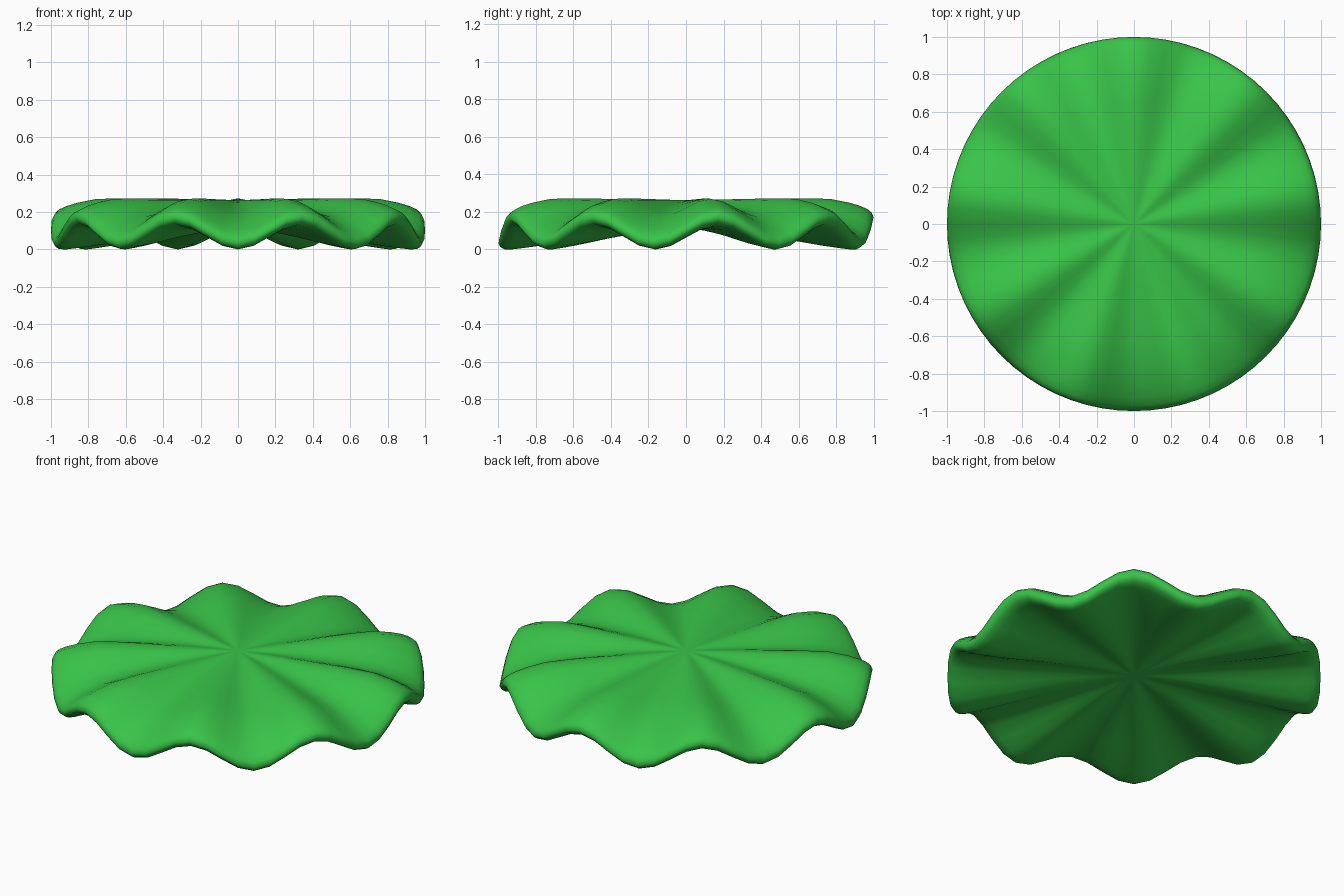
import bpy, bmesh, math

if "Cube" in bpy.data.objects:
    bpy.data.objects.remove(bpy.data.objects["Cube"])

SEG = 72      # points around the rim
WAVES = 9     # ruffles around the rim

# Half section of the leaf before ruffling: (radius, height), middle to rim
TOP = [(0.12, 0.263), (0.25, 0.26), (0.4, 0.253), (0.52, 0.247), (0.65, 0.238),
       (0.77, 0.224), (0.87, 0.195), (0.93, 0.171), (0.97, 0.149), (0.99, 0.13)]
RIM = [(1.0, 0.105)]
BOTTOM = [(0.99, 0.084), (0.97, 0.07), (0.93, 0.065), (0.87, 0.066), (0.77, 0.07),
          (0.65, 0.079), (0.52, 0.09), (0.4, 0.098), (0.25, 0.107), (0.12, 0.112)]


def ruffle(r, angle):
    """Up and down ruffle that grows towards the rim; a dip points to the front."""
    return -0.07 * r ** 1.5 * math.cos(WAVES * (angle + math.pi / 2))


# Ruffled leaf
bm = bmesh.new()
rings = []
for r, z in TOP + RIM + BOTTOM:
    ring = []
    for i in range(SEG):
        a = 2 * math.pi * i / SEG - math.pi / 2
        ring.append(bm.verts.new((r * math.cos(a), r * math.sin(a), z + ruffle(r, a))))
    rings.append(ring)

for a, b in zip(rings, rings[1:]):
    for i in range(SEG):
        j = (i + 1) % SEG
        bm.faces.new((a[i], b[i], b[j], a[j]))

# Close the middle, above and below
for ring, z in ((rings[0], 0.265), (rings[-1], 0.114)):
    centre = bm.verts.new((0, 0, z))
    for i in range(SEG):
        bm.faces.new((centre, ring[i], ring[(i + 1) % SEG]))
bmesh.ops.recalc_face_normals(bm, faces=bm.faces)

# Stand on the ground
low = min(v.co.z for v in bm.verts)
for v in bm.verts:
    v.co.z -= low
for f in bm.faces:
    f.smooth = True

mesh = bpy.data.meshes.new("ruffled_leaf")
bm.to_mesh(mesh)
bm.free()
leaf = bpy.data.objects.new("ruffled_leaf", mesh)
bpy.context.collection.objects.link(leaf)

green = bpy.data.materials.new("leaf green")
green.diffuse_color = (0.04, 0.55, 0.065, 1)
green.use_nodes = True
green.node_tree.nodes["Principled BSDF"].inputs["Base Color"].default_value = green.diffuse_color
mesh.materials.append(green)
